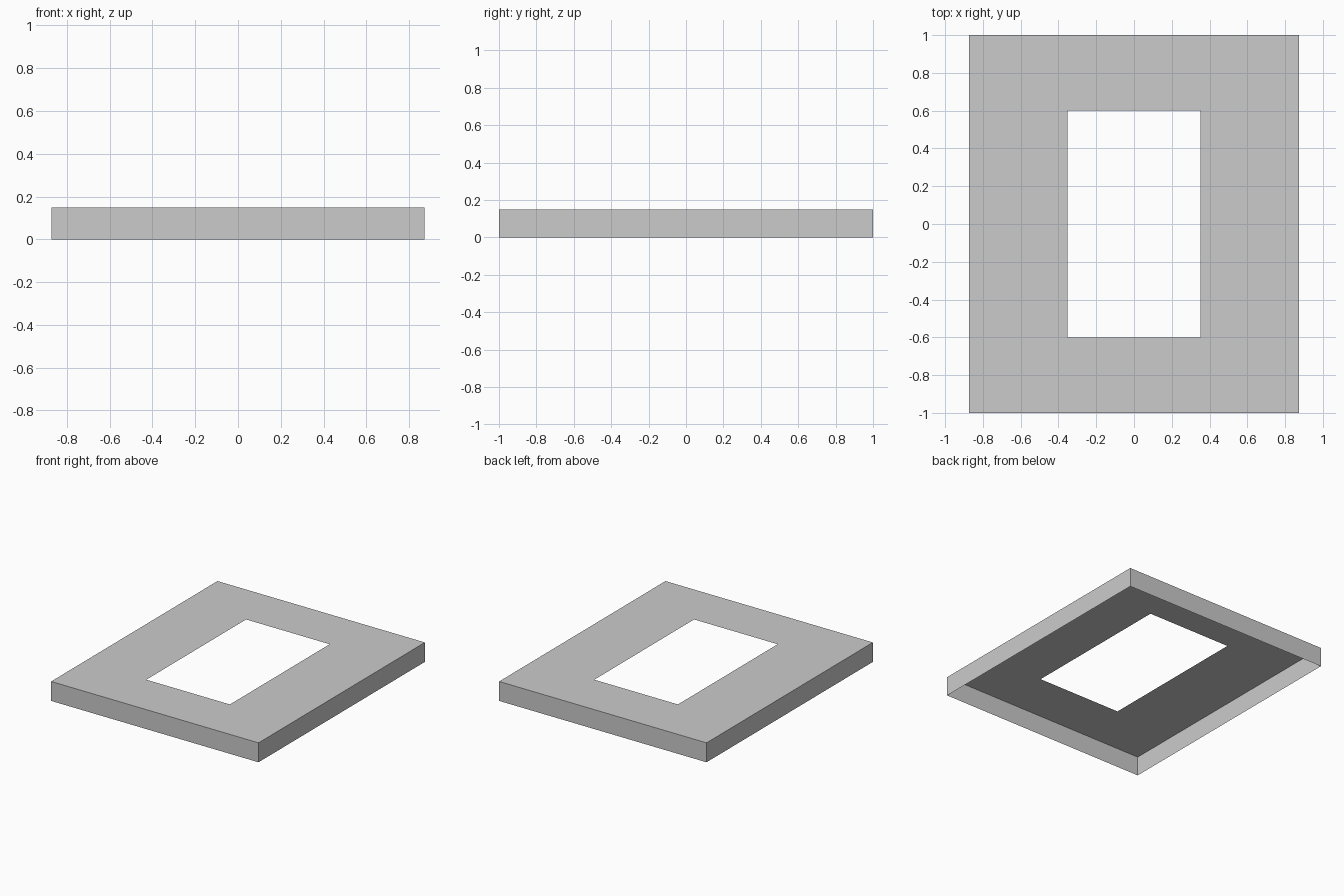
import bpy, bmesh

if "Cube" in bpy.data.objects:
    bpy.data.objects.remove(bpy.data.objects["Cube"])

HX, HY, H = 0.873, 1.0, 0.148   # outer half sizes and height
WX, WY = 0.352, 0.6             # opening half sizes


def ring(bm, x, y, z):
    return [bm.verts.new((sx * x, sy * y, z))
            for sx, sy in ((-1, -1), (1, -1), (1, 1), (-1, 1))]


def bridge(bm, a, b):
    for i in range(4):
        j = (i + 1) % 4
        bm.faces.new((a[i], a[j], b[j], b[i]))


# Thin open-bottomed shell: outer skirt plus flat top around the opening
bm = bmesh.new()
base = ring(bm, HX, HY, 0)
rim = ring(bm, HX, HY, H)
opening = ring(bm, WX, WY, H)
bridge(bm, base, rim)
bridge(bm, rim, opening)

mesh = bpy.data.meshes.new("frame_plate")
bm.to_mesh(mesh)
bm.free()
bpy.context.collection.objects.link(bpy.data.objects.new("frame_plate", mesh))
